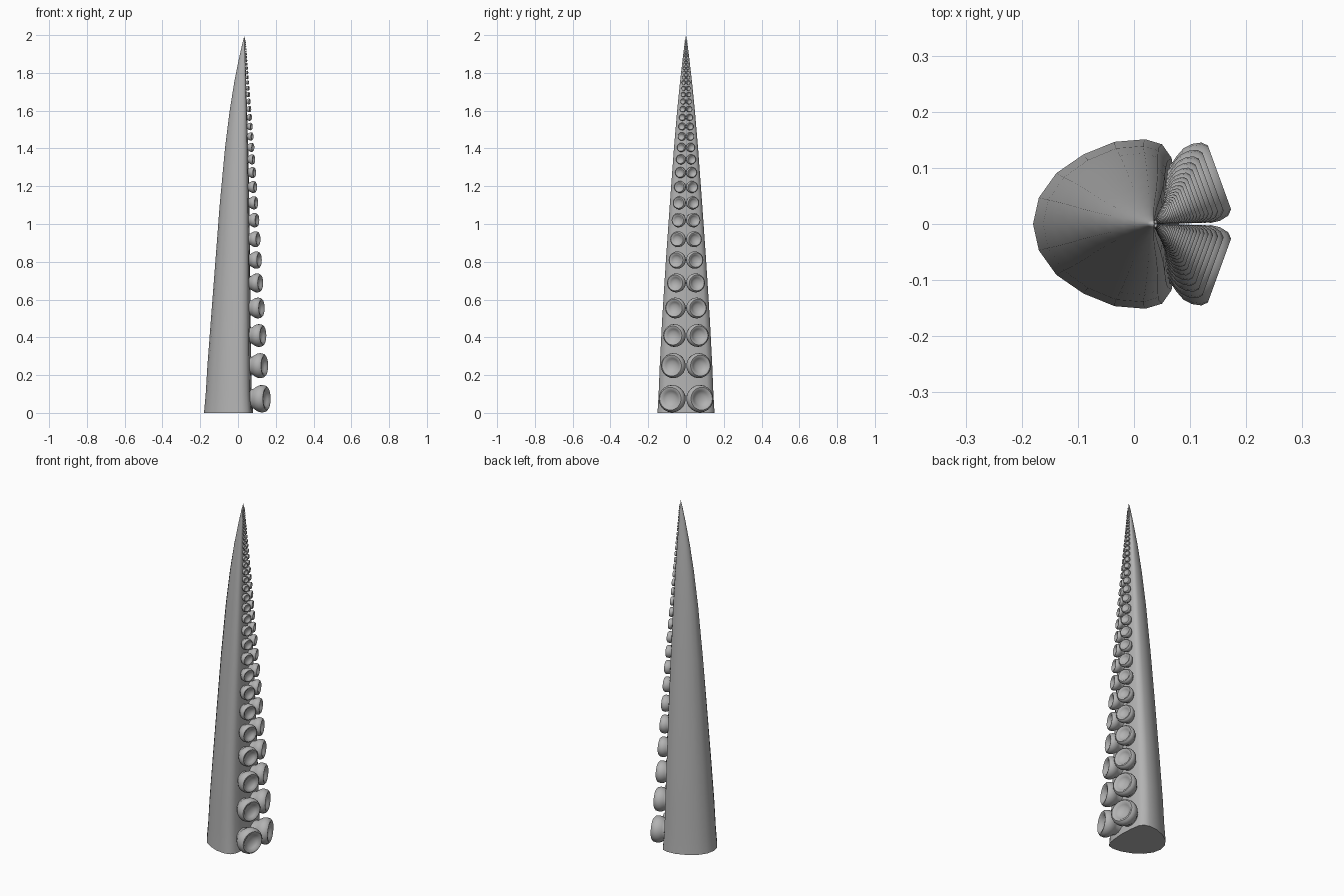
import bpy, math
from mathutils import Vector

cube = bpy.data.objects.get("Cube")
if cube:
    bpy.data.objects.remove(cube, do_unlink=True)

grey = bpy.data.materials.new("soft grey")
grey.use_nodes = True
colour = (0.45, 0.45, 0.45, 1)
grey.diffuse_color = colour
grey.node_tree.nodes["Principled BSDF"].inputs["Base Color"].default_value = colour


def make_object(name, verts, faces, angle):
    mesh = bpy.data.meshes.new(name)
    mesh.from_pydata(verts, [], faces)
    mesh.materials.append(grey)
    obj = bpy.data.objects.new(name, mesh)
    bpy.context.collection.objects.link(obj)
    bpy.ops.object.select_all(action='DESELECT')
    obj.select_set(True)
    bpy.context.view_layer.objects.active = obj
    bpy.ops.object.shade_smooth_by_angle(angle=math.radians(angle))
    return obj


# Height, back x, front x and half width of the arm
STATIONS = [
    (0, -.18, .08, .151), (.1, -.171, .073, .145), (.25, -.162, .07, .139),
    (.5, -.143, .067, .126), (.8, -.12, .064, .107), (1.1, -.097, .06, .086),
    (1.4, -.069, .054, .064), (1.6, -.044, .048, .047), (1.75, -.02, .043, .032),
    (1.88, .006, .039, .017), (1.96, .024, .037, .007),
]

# Half cross-section from back to front: depth fraction, width fraction
HALF = [(0, 0), (.04, .31), (.16, .6), (.345, .82), (.56, .97), (.77, 1),
        (.885, .94), (.95, .78), (.98, .45), (1, 0)]
SECTION = HALF + [(d, -w) for d, w in HALF[-2:0:-1]]


def front_x(z):
    for a, b in zip(STATIONS, STATIONS[1:]):
        if z <= b[0]:
            return a[2] + (b[2] - a[2]) * (z - a[0]) / (b[0] - a[0])
    return STATIONS[-1][2]


# Tapered arm with a flattened front
n = len(SECTION)
verts = [(back + (front - back) * d, -half * w, z)
         for z, back, front, half in STATIONS for d, w in SECTION]
faces = [tuple(range(n))[::-1]]
for ring in range(len(STATIONS) - 1):
    for i in range(n):
        j = (i + 1) % n
        faces.append((ring * n + i, ring * n + j, ring * n + n + j, ring * n + n + i))
tip = len(verts)
verts.append((.035, 0, 2))
faces += [(tip - n + i, tip - n + (i + 1) % n, tip) for i in range(n)]
make_object("tentacle_arm", verts, faces, 60)

# Cupped sucker: radius and distance along its axis, as fractions of its size
CUP = [(.68, -.45), (.72, .02), (.85, .2), (.97, .42), (1, .65), (.95, .88),
       (.83, 1), (.68, .97), (.56, .83), (.33, .71)]
SIDES = 20


def sucker_rows(side):
    verts, faces = [], []
    axis = Vector((math.cos(math.radians(20)), side * math.sin(math.radians(20)), 0))
    up = Vector((0, 0, 1))
    across = up.cross(axis)
    for k in range(34):
        scale = .912 ** k
        z = .075 + 1.989 * (1 - scale)
        size = .073 * scale
        base = Vector((front_x(z) + .009 * scale, side * .058 * scale, z))
        first = len(verts)
        for r, t in CUP:
            for i in range(SIDES):
                a = math.tau * i / SIDES
                verts.append(base + size * (t * axis + r * (math.cos(a) * across + math.sin(a) * up)))
        for ring in range(len(CUP) - 1):
            p = first + ring * SIDES
            for i in range(SIDES):
                j = (i + 1) % SIDES
                faces.append((p + i, p + j, p + SIDES + j, p + SIDES + i))
        centre = len(verts)
        verts.append(base + size * .67 * axis)
        faces += [(centre - SIDES + i, centre - SIDES + (i + 1) % SIDES, centre) for i in range(SIDES)]
        faces.append(tuple(range(first, first + SIDES))[::-1])
    return verts, faces


for side, label in ((1, "back"), (-1, "front")):
    make_object(label + "_suckers", *sucker_rows(side), 50)
